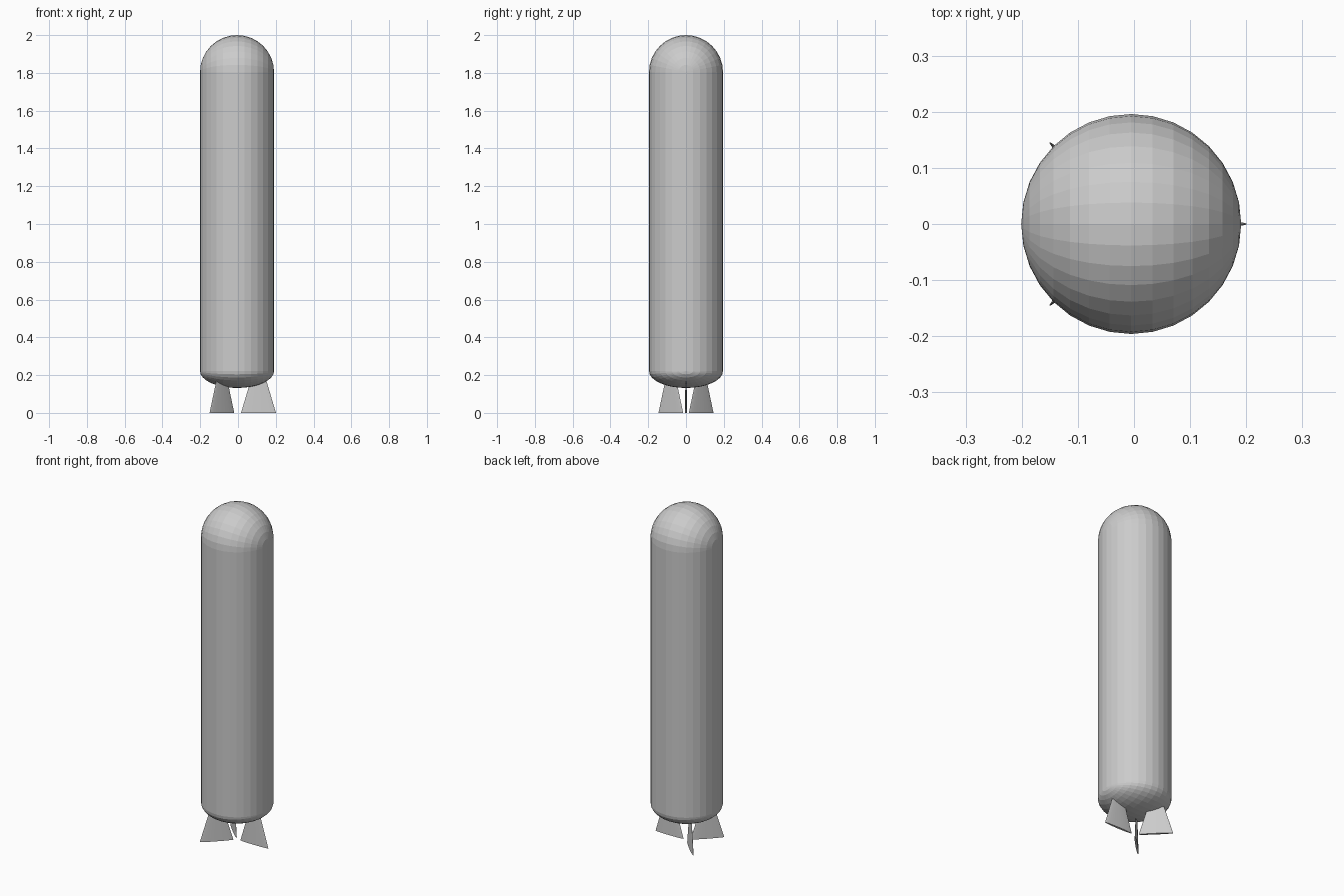
import bpy, bmesh
from math import radians
from mathutils import Matrix

if "Cube" in bpy.data.objects:
    bpy.data.objects.remove(bpy.data.objects["Cube"])

CX = -0.005          # body axis sits slightly off centre
R = 0.196            # body radius
Z_TOP, Z_LOW = 1.804, 0.222
BASE_DROP = 0.09     # depth of the flattened bottom


def finish(bm, name):
    bmesh.ops.recalc_face_normals(bm, faces=bm.faces[:])
    mesh = bpy.data.meshes.new(name)
    bm.to_mesh(mesh)
    bm.free()
    obj = bpy.data.objects.new(name, mesh)
    bpy.context.collection.objects.link(obj)
    return obj


# Body: sphere with poles on x, split at the waist, stretched into a capsule
bm = bmesh.new()
bmesh.ops.create_uvsphere(bm, u_segments=32, v_segments=16, radius=R,
                          matrix=Matrix.Rotation(radians(90), 4, 'Y'))
waist = [e for e in bm.edges if all(abs(v.co.z) < 1e-4 for v in e.verts)]
bmesh.ops.split_edges(bm, edges=waist)
upper = {v for f in bm.faces if f.calc_center_median().z > 0 for v in f.verts}
for v in bm.verts:
    v.co.x += CX
    if v in upper:
        v.co.z += Z_TOP
    else:
        v.co.z = Z_LOW + v.co.z * BASE_DROP / R
rims = [e for e in bm.edges if e.is_boundary]
bmesh.ops.bridge_loops(bm, edges=rims)
finish(bm, "body")

# Fins: flattened cones whose tips are buried in the body
for i, angle in enumerate((0, 135, 225)):
    bm = bmesh.new()
    bmesh.ops.create_cone(bm, cap_ends=True, segments=32,
                          radius1=0.0925, radius2=0.0, depth=0.31)
    m = (Matrix.Translation((CX, 0, 0.155))
         @ Matrix.Rotation(radians(angle), 4, 'Z')
         @ Matrix.Translation((0.1135, 0, 0))
         @ Matrix.Diagonal((1, 0.07, 1, 1)))
    bmesh.ops.transform(bm, matrix=m, verts=bm.verts[:])
    finish(bm, f"fin_{i + 1}")
